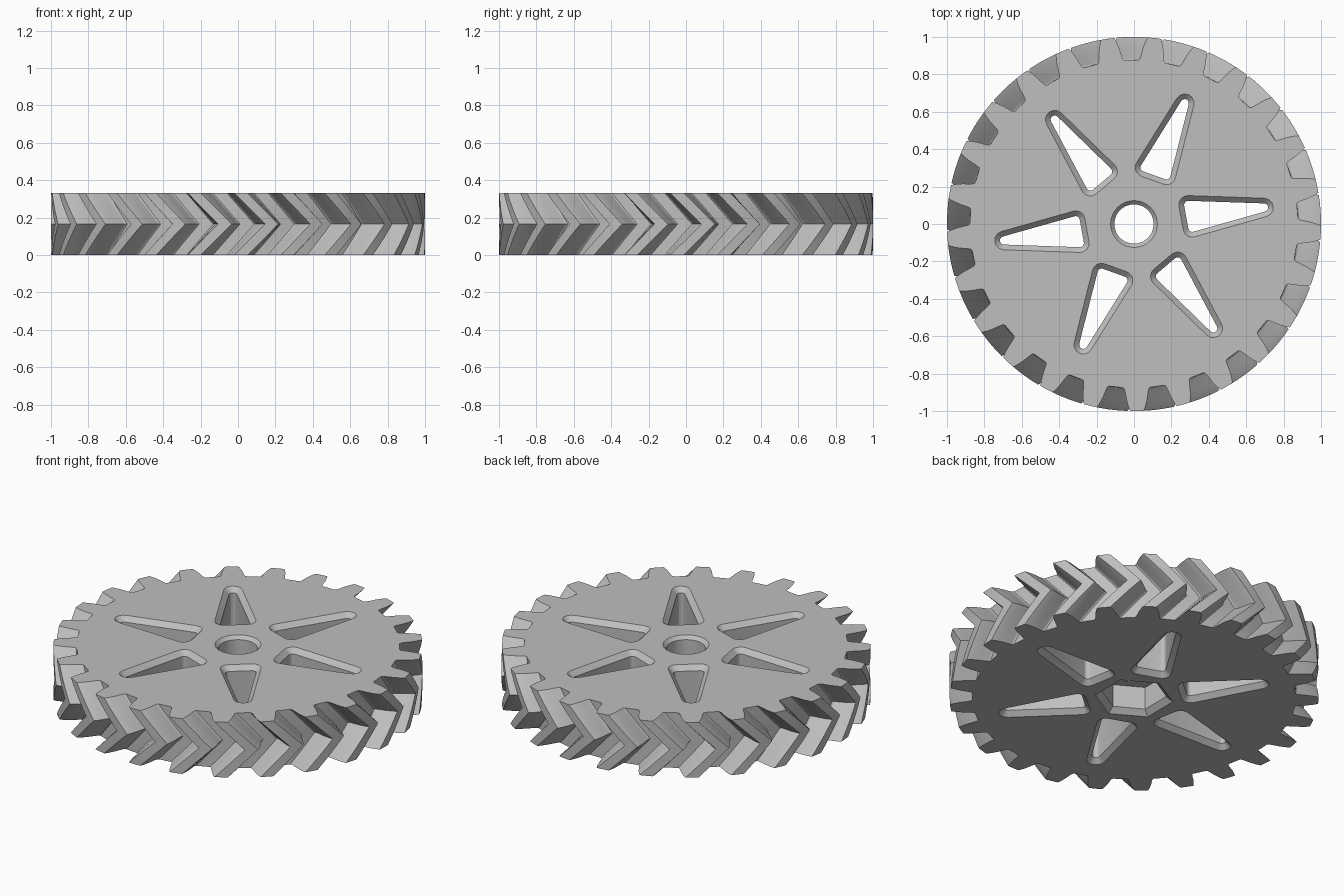
import bpy, bmesh
from math import sin, cos, pi, radians, atan2, hypot

if "Cube" in bpy.data.objects:
    bpy.data.objects.remove(bpy.data.objects["Cube"])

H = 0.33          # gear height
TEETH = 25
PITCH = 2 * pi / TEETH
TWIST = radians(9.5)   # how far the middle leads the two faces
PHASE = radians(4.5)   # centre of a tooth gap on the faces
CHAMFER = 0.028

grey = bpy.data.materials.new("light grey")
grey.use_nodes = True
colour = (0.52, 0.52, 0.52, 1)
grey.diffuse_color = colour
grey.node_tree.nodes["Principled BSDF"].inputs["Base Color"].default_value = colour


def loft(name, loops):
    """Closed solid through a stack of equal-length loops."""
    bm = bmesh.new()
    rings = [[bm.verts.new(p) for p in loop] for loop in loops]
    n = len(rings[0])
    for low, high in zip(rings, rings[1:]):
        for i in range(n):
            j = (i + 1) % n
            bm.faces.new((low[i], low[j], high[j], high[i]))
    bm.faces.new(rings[0][::-1])
    bm.faces.new(rings[-1])
    bmesh.ops.recalc_face_normals(bm, faces=bm.faces)
    mesh = bpy.data.meshes.new(name)
    bm.to_mesh(mesh)
    bm.free()
    mesh.materials.append(grey)
    obj = bpy.data.objects.new(name, mesh)
    bpy.context.collection.objects.link(obj)
    return obj


def circle(radius, z, sides, start=0.0):
    return [(radius * cos(start + 2 * pi * i / sides),
             radius * sin(start + 2 * pi * i / sides), z) for i in range(sides)]


def rounded_polygon(corners, radius, z, turn, steps=6):
    """Convex counter-clockwise polygon, grown outwards with round corners."""
    points = []
    n = len(corners)
    for i in range(n):
        (px, py), (x, y), (qx, qy) = corners[i - 1], corners[i], corners[(i + 1) % n]
        a = atan2(y - py, x - px) - pi / 2
        b = atan2(qy - y, qx - x) - pi / 2
        sweep = (b - a) % (2 * pi)
        for s in range(steps + 1):
            t = a + sweep * s / steps
            points.append((x + radius * cos(t), y + radius * sin(t)))
    return [(x * cos(turn) - y * sin(turn), x * sin(turn) + y * cos(turn), z)
            for x, y in points]


# Tooth gap flank: radius and half width of the gap in degrees
flank = [(0.877, 2.5), (0.884, 3.0), (0.91, 3.45), (0.94, 3.85), (0.97, 4.4),
         (0.99, 4.85), (1.0, 5.15)]
gap = [(r, -a) for r, a in reversed(flank)] + flank + [(1.0, 7.2)]


def gear_loop(z):
    turn = PHASE + TWIST * (1 - abs(2 * z / H - 1))
    return [(r * cos(turn + k * PITCH + radians(a)),
             r * sin(turn + k * PITCH + radians(a)), z)
            for k in range(TEETH) for r, a in gap]


# Herringbone gear body
LAYERS = 10
gear = loft("herringbone_gear", [gear_loop(H * i / LAYERS) for i in range(LAYERS + 1)])

# Six tapered windows, chamfered on both faces
E = 0.01
window = [(0.29, 0.102), (0.312, -0.02), (0.695, 0.088)]
levels = [(-E, 0.022 + CHAMFER + E), (CHAMFER, 0.022),
          (H - CHAMFER, 0.022), (H + E, 0.022 + CHAMFER + E)]
cutters = [loft("window_cutter", [rounded_polygon(window, r, z, k * pi / 3)
                                  for z, r in levels]) for k in range(6)]

# Round shaft bore with a chamfered top
cutters.append(loft("bore_cutter", [circle(0.105, 0.1, 48), circle(0.105, H - 0.02, 48),
                                    circle(0.105 + 0.02 + E, H + E, 48)]))

# Hexagonal nut pocket underneath
cutters.append(loft("hex_cutter", [circle(0.215 + E, -E, 6, pi / 6),
                                   circle(0.178, 0.03, 6, pi / 6),
                                   circle(0.178, H / 2, 6, pi / 6)]))

# Cut everything, then remove the cutters
for cutter in cutters:
    cutter.hide_render = True
    mod = gear.modifiers.new("cut", 'BOOLEAN')
    mod.operation = 'DIFFERENCE'
    mod.solver = 'EXACT'
    mod.object = cutter
graph = bpy.context.evaluated_depsgraph_get()
result = bpy.data.meshes.new_from_object(gear.evaluated_get(graph))
gear.modifiers.clear()
gear.data = result
for cutter in cutters:
    bpy.data.objects.remove(cutter)

# Smooth flanks and bores, crisp edges
bpy.ops.object.select_all(action='DESELECT')
gear.select_set(True)
bpy.context.view_layer.objects.active = gear
bpy.ops.object.shade_smooth_by_angle(angle=radians(25))
